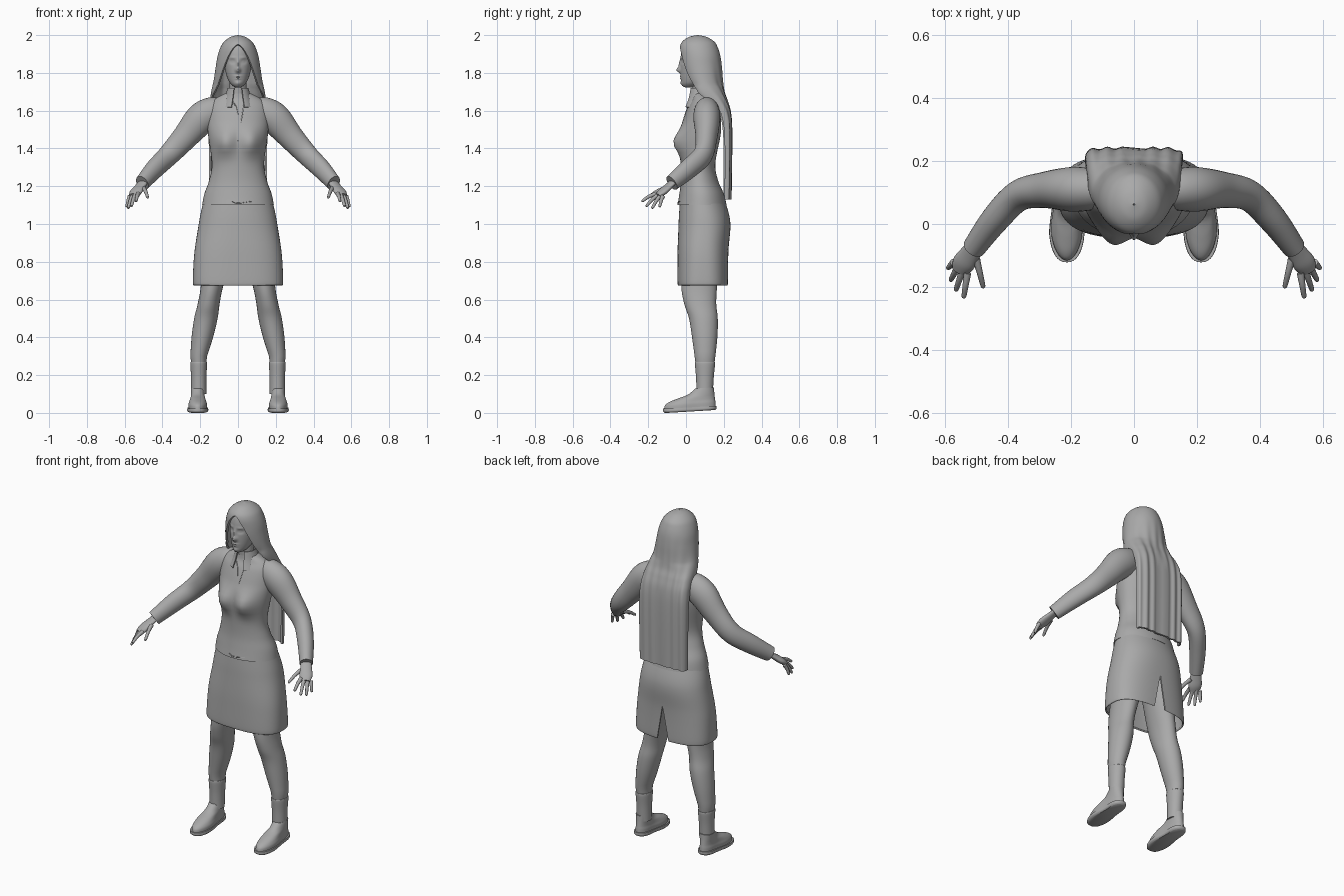
import bpy
import bmesh
from math import sin, cos, pi, exp, radians, sqrt
from mathutils import Vector

if "Cube" in bpy.data.objects:
    bpy.data.objects.remove(bpy.data.objects["Cube"])

SHADE = (.4, .4, .4, 1)
grey = bpy.data.materials.new("plain grey")
grey.use_nodes = True
grey.diffuse_color = SHADE
grey.node_tree.nodes["Principled BSDF"].inputs["Base Color"].default_value = SHADE


def smooth_rows(rows, steps):
    """Catmull-Rom interpolation between rows of numbers."""
    ends = [rows[0]] + list(rows) + [rows[-1]]
    result = []
    for before, start, end, after in zip(ends, ends[1:], ends[2:], ends[3:]):
        for k in range(steps):
            t = k / steps
            result.append([q + t / 2 * (r - p + t * (2 * p - 5 * q + 4 * r - s + t * (3 * (q - r) + s - p)))
                           for p, q, r, s in zip(before, start, end, after)])
    return result + [list(rows[-1])]


def skin(name, rings, side=1, shell=0):
    """Join rings of points into a solid, or into an open sheet of a given thickness."""
    bm = bmesh.new()
    loops = [[bm.verts.new((side * p.x, p.y, p.z)) for p in ring] for ring in rings]
    count = len(loops[0])
    for low, high in zip(loops, loops[1:]):
        for i in range(count - 1 if shell else count):
            j = (i + 1) % count
            bm.faces.new((low[i], low[j], high[j], high[i]))
    if shell:
        bmesh.ops.remove_doubles(bm, verts=bm.verts, dist=.0005)
        bmesh.ops.recalc_face_normals(bm, faces=bm.faces)
        bmesh.ops.solidify(bm, geom=bm.faces[:], thickness=shell)
    else:
        bm.faces.new(loops[0])
        bm.faces.new(loops[-1])
    bmesh.ops.recalc_face_normals(bm, faces=bm.faces)
    mesh = bpy.data.meshes.new(name)
    bm.to_mesh(mesh)
    bm.free()
    mesh.materials.append(grey)
    part = bpy.data.objects.new(name, mesh)
    bpy.context.collection.objects.link(part)
    bpy.ops.object.select_all(action="DESELECT")
    part.select_set(True)
    bpy.context.view_layer.objects.active = part
    bpy.ops.object.shade_smooth_by_angle(angle=radians(45))
    return part


def nothing(value):
    return 0


def unchanged(point):
    return point


def stack(name, rows, side=1, steps=5, count=40, shell=0, gap=nothing, square=nothing, warp=unchanged):
    """Level ovals given as height, half width, start y and far y; the gap opens at the start."""
    rings = []
    for z, width, start, far in smooth_rows(rows, steps):
        power = 2 / (2 + square(z))
        opening = gap(z)
        ring = []
        for i in range(count + 1 if shell else count):
            angle = opening + (2 * pi - 2 * opening) * i / count
            s, c = sin(angle), cos(angle)
            x = width * abs(s) ** power * (1 if s > 0 else -1)
            y = (far - start) / 2 * abs(c) ** power * (1 if c > 0 else -1)
            ring.append(warp(Vector((x, (start + far) / 2 - y, z))))
        rings.append(ring)
    return skin(name, rings, side, shell)


def tube(name, rows, side=1, flat=1, steps=5, count=20):
    """Limb along a path given as x, y, z and upright radius; flat widens it sideways."""
    rows = smooth_rows(rows, steps)
    path = [Vector(row[:3]) for row in rows]
    rings = []
    for i, (point, row) in enumerate(zip(path, rows)):
        along = path[min(i + 1, len(path) - 1)] - path[max(i - 1, 0)]
        across = along.cross(Vector((0, 0, 1))).normalized()
        upright = across.cross(along).normalized()
        turns = [2 * pi * k / count for k in range(count)]
        rings.append([point + row[3] * (across * cos(a) * flat + upright * sin(a)) for a in turns])
    return skin(name, rings, side)


def bump(value, centre, width):
    return exp(-((value - centre) / width) ** 2)


# Jacket body with the bust pushed forward
def bust(p):
    if p.y < .07:
        p.y -= .043 * bump(abs(p.x), .07, .055) * bump(p.z, 1.43, .06)
    return p


jacket = stack("jacket_body", [
    (1.1, .19, -.045, .215), (1.16, .178, -.035, .2), (1.23, .153, -.027, .17),
    (1.32, .138, -.028, .155), (1.47, .158, -.035, .183), (1.55, .163, -.015, .185),
    (1.62, .155, .01, .175), (1.66, .125, .03, .155), (1.69, .07, .035, .13)], count=72, warp=bust)

# Shirt collar, open at the front
stack("collar", [(1.62, .09, -.01, .165), (1.67, .07, .01, .15), (1.72, .055, .02, .135)],
      shell=.006, gap=lambda z: .4)

# Edges of the front opening and hem, laid on the jacket
bpy.context.view_layer.update()
EDGES = {"lapel_edge": [(.03, 1.63), (.02, 1.56), (0, 1.44)],
         "inner_lapel_edge": [(-.03, 1.65), (-.01, 1.62), (0, 1.58)],
         "hem_edge": [(-.03, 1.12), (0, 1.11), (.07, 1.12)]}
for name, edge in EDGES.items():
    points = []
    for x, z in edge:
        hit, spot, normal, face = jacket.ray_cast(Vector((x, -1, z)), Vector((0, 1, 0)))
        points.append((x, spot.y, z, .0025))
    tube(name, points, count=8)

# Skirt with a slit at the back, so its ovals start there
stack("skirt", [
    (.675, .232, .218, -.04), (.69, .239, .222, -.045), (.8, .235, .223, -.045),
    (.88, .227, .226, -.044), (.98, .211, .235, -.04), (1.05, .199, .228, -.037),
    (1.14, .178, .2, -.03)], count=72, shell=.008,
    gap=lambda z: .4 * max(0, .88 - z), square=lambda z: 1.5 * max(0, 1.15 - z))

# Neck and face
stack("neck", [(1.6, .06, .03, .14), (1.68, .046, .035, .12), (1.78, .045, .03, .12)])

FEATURES = {  # across, height, width, tallness, push forward
    "nose_tip": (0, 1.815, .013, .014, .021), "nose_bridge": (0, 1.845, .008, .025, .009),
    "eye_socket": (.03, 1.86, .014, .01, -.009), "eyeball": (.03, 1.86, .009, .005, .006),
    "brow": (.03, 1.88, .018, .006, .004), "upper_lip": (0, 1.782, .018, .004, .006),
    "lower_lip": (0, 1.77, .014, .004, .006), "chin": (0, 1.745, .016, .011, .006)}


def features(p):
    if p.y < .04:
        p.y -= sum(push * bump(abs(p.x), across, width) * bump(p.z, height, tallness)
                   for across, height, width, tallness, push in FEATURES.values())
    return p


stack("head", [
    (1.722, .012, 0, .04), (1.73, .026, -.017, .065), (1.75, .045, -.024, .09),
    (1.79, .062, -.028, .13), (1.85, .073, -.029, .15), (1.91, .073, -.025, .15),
    (1.95, .06, -.01, .14), (1.98, .025, .03, .1)], steps=10, count=120, warp=features)


# Long hair: a cap around the face that falls into a sheet down the back
def hair_opening(z):
    return min(pi / 2, 2 * sqrt(max(0, 1.95 - z)) + 4 * max(0, 1.7 - z))


def hair_squareness(z):
    return min(3, 15 * max(0, 1.74 - z))


def strands(p):
    if p.y > .05:
        p.y += .0035 * sin(p.x * 130) * min(1, max(0, 1.9 - p.z) * 3)
    return p


stack("hair", [
    (1.13, .152, .165, .238), (1.45, .155, .16, .242), (1.58, .153, .13, .237),
    (1.65, .148, .08, .22), (1.7, .142, .03, .203), (1.76, .129, -.01, .195),
    (1.83, .118, -.03, .19), (1.89, .108, -.035, .182), (1.935, .093, -.034, .168),
    (1.965, .074, -.02, .15), (1.99, .04, .015, .11), (2, .003, .06, .065)],
    steps=6, count=110, shell=.012, gap=hair_opening, square=hair_squareness, warp=strands)


# Legs spread downwards from the hips; shoes narrow at the instep and lift at the heel
def leg_lean(p):
    p.x += .208 - .19 * max(0, p.z - .3)
    return p


def shoe_shape(p):
    p.x = .213 + p.x * (1 - .2 * bump(p.y, .06, .06))
    p.z += .06 * max(0, p.y + .1)
    return p


FINGERS = ("index_finger", "middle_finger", "ring_finger", "little_finger")


def finger(name, base, tip, side):
    middle = base.lerp(tip, .5) + Vector((0, 0, .006))
    tube(name, [(*base, .012), (*middle, .0095), (*base.lerp(tip, .92), .0075), (*tip, .003)],
         side, count=12)


for label, side in (("left_", 1), ("right_", -1)):
    # Arms and hands
    tube(label + "sleeve", [
        (.1, .11, 1.6, .07), (.145, .11, 1.59, .08), (.2, .11, 1.553, .083), (.28, .108, 1.46, .068),
        (.365, .09, 1.367, .058), (.44, .015, 1.293, .053), (.507, -.075, 1.217, .043)],
        side, flat=.85, count=32)
    tube(label + "palm", [
        (.495, -.06, 1.23, .014), (.52, -.095, 1.197, .016), (.54, -.125, 1.17, .018),
        (.553, -.15, 1.15, .013)], side, flat=2)
    for i, name in enumerate(FINGERS):
        t = i / 3
        knuckle = Vector((.528, -.155, 1.16)).lerp(Vector((.572, -.122, 1.148)), t)
        tip = Vector((.54, -.235, 1.12)).lerp(Vector((.59, -.14, 1.09)), t)
        finger(label + name, knuckle, tip + Vector((.01, -.01, -.02)) * sin(pi * t), side)
    finger(label + "thumb", Vector((.5, -.11, 1.19)), Vector((.477, -.203, 1.14)), side)

    # Legs, socks and shoes
    stack(label + "leg", [
        (.1, .036, .06, .138), (.2, .037, .056, .143), (.28, .042, .048, .153), (.4, .057, .032, .166),
        (.5, .062, .016, .168), (.58, .058, -.01, .16), (.68, .06, -.025, .165),
        (.9, .085, -.02, .18)], side, warp=leg_lean)
    stack(label + "sock", [(.1, .04, .056, .142), (.19, .041, .053, .147), (.26, .044, .047, .154),
                           (.27, .041, .05, .15)], side, warp=leg_lean)
    stack(label + "shoe_sole", [(0, .052, -.112, .155), (.008, .059, -.121, .162), (.022, .058, -.121, .162)],
          side, square=lambda z: .4, warp=shoe_shape)
    stack(label + "shoe_upper", [
        (.02, .054, -.116, .157), (.04, .054, -.111, .156), (.056, .05, -.09, .154),
        (.072, .047, -.045, .152), (.09, .044, .01, .15), (.12, .042, .05, .148)],
        side, warp=shoe_shape)
